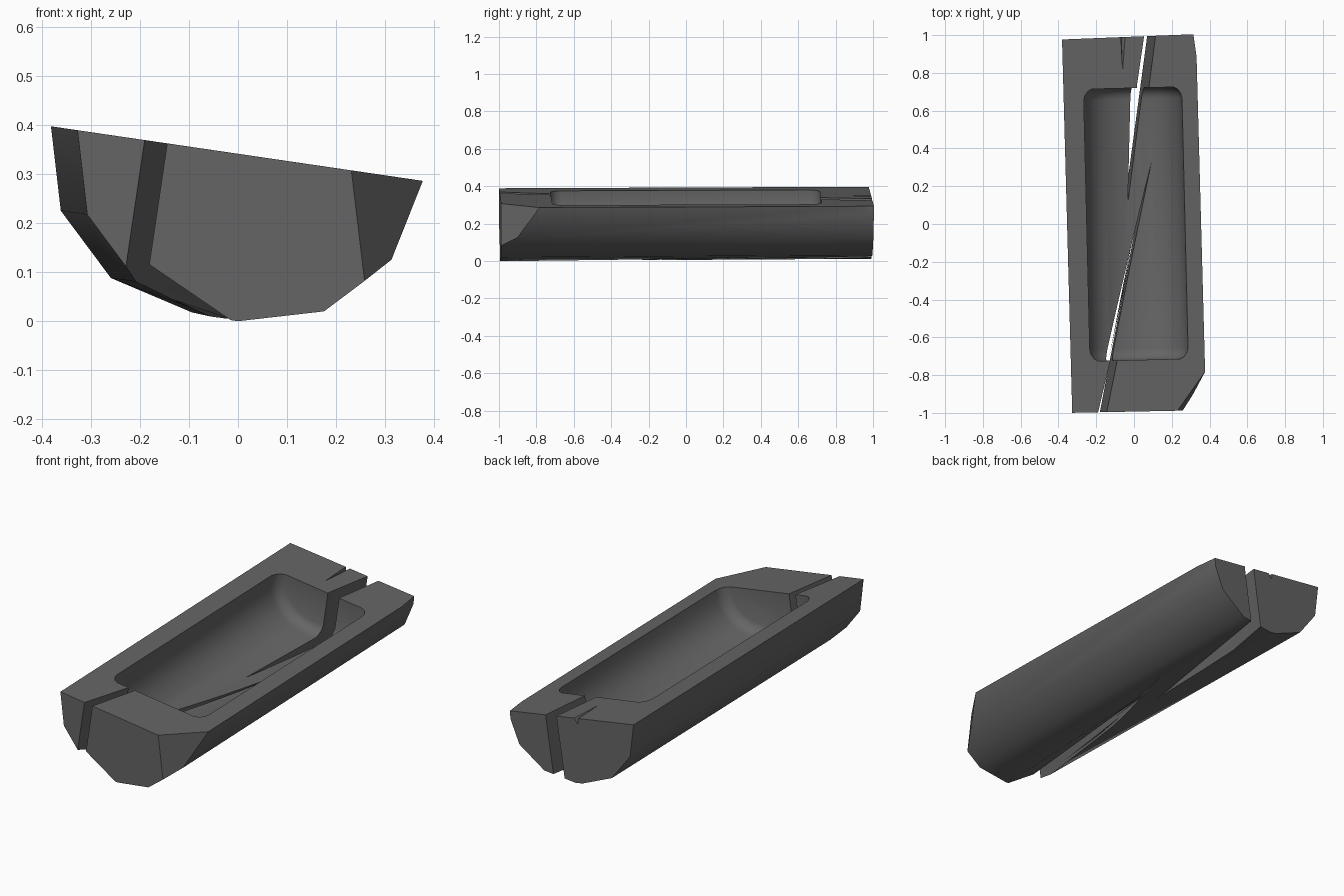
import bpy, bmesh, math
from mathutils import Matrix, Vector

cube = bpy.data.objects.get("Cube")
if cube:
    bpy.data.objects.remove(cube, do_unlink=True)

stone = bpy.data.materials.new("dark grey stone")
stone.use_nodes = True
grey = (0.13, 0.13, 0.13, 1)
stone.diffuse_color = grey
stone.node_tree.nodes["Principled BSDF"].inputs["Base Color"].default_value = grey

# Leaning frame whose origin is the middle of the sloping rim
lean = Matrix.Translation((0, 0, 0.34)) @ Matrix.Rotation(math.radians(8.4), 4, "Y")


def solid(name, points, matrix=Matrix(), cuts=()):
    """Convex solid around points, optionally trimmed by planes."""
    bm = bmesh.new()
    for p in points:
        bm.verts.new(matrix @ Vector(p))
    res = bmesh.ops.convex_hull(bm, input=bm.verts[:])
    loose = {v for v in res["geom_interior"] if isinstance(v, bmesh.types.BMVert)}
    bmesh.ops.delete(bm, geom=list(loose), context="VERTS")
    bmesh.ops.dissolve_limit(bm, angle_limit=0.01, verts=bm.verts[:], edges=bm.edges[:])
    for a, b, c in cuts:
        a, b, c = Vector(a), Vector(b), Vector(c)
        normal = (b - a).cross(c - a).normalized()
        if normal.dot(a - Vector((0, 0, 0.2))) < 0:
            normal.negate()
        bmesh.ops.bisect_plane(bm, geom=bm.verts[:] + bm.edges[:] + bm.faces[:],
                               plane_co=a, plane_no=normal, clear_outer=True)
        bmesh.ops.holes_fill(bm, edges=[e for e in bm.edges if e.is_boundary])
    bmesh.ops.recalc_face_normals(bm, faces=bm.faces[:])
    mesh = bpy.data.meshes.new(name)
    bm.to_mesh(mesh)
    bm.free()
    mesh.materials.append(stone)
    obj = bpy.data.objects.new(name, mesh)
    bpy.context.collection.objects.link(obj)
    return obj


def slot(name, outline):
    """Upright prism in the leaning frame."""
    return solid(name, [(x, y, z) for x, y in outline for z in (-0.6, 0.2)], lean)


# Faceted outer body with two knocked-off corners
profile = [(-0.327, 0.389), (-0.307, 0.217), (-0.205, 0.08), (-0.04, 0.006), (0, 0),
           (0.175, 0.02), (0.315, 0.125), (0.382, 0.285)]
ends = []
for x, z in profile:
    ends.append((x, -0.993 + 0.02 * x, z))
    bx = x - 0.054
    ends.append((bx, 0.992 + 0.04 * bx, z + (0.012 if z < 0.05 else 0.008)))
trough = solid("stone_trough", ends, cuts=[
    ((0.23, -0.99, 0.305), (0.378, -0.78, 0.285), (0.26, -0.985, 0.08)),
    ((0.315, 1.0, 0.295), (0.343, 0.8, 0.29), (0.312, 1.0, 0.25))])

# Rounded hollow with softened ends
rings = []
for y, inset in ((0.72, 0.045), (0.708, 0.022), (0.685, 0.006), (0.66, 0)):
    for side in (-1, 1):
        a, d = 0.263 - inset, 0.225 - inset
        for i in range(25):
            t = math.pi * i / 24
            c, s = math.cos(t), math.sin(t)
            rings.append((math.copysign(a * abs(c) ** 0.85, c), side * y, -d * s ** 0.85))
        rings += [(a, side * y, 0.1), (-a, side * y, 0.1)]
yaw = Matrix.Translation((0.01, 0, 0)) @ Matrix.Rotation(math.radians(1.4), 4, "Z")
cutters = [solid("hollow_cutter", rings, lean @ yaw)]

# Two tapering cracks running in from the ends
cutters.append(slot("front_crack_cutter", [(-0.205, -1.05), (-0.157, -1.05), (0.125, 0.33)]))
cutters.append(slot("back_crack_cutter", [(0.062, 1.05), (0.122, 1.05), (0.015, 0.73),
                                          (0.078, 0.73), (0, 0.11)]))

# Chipped lower lip of the front crack
cutters.append(solid("lower_chip_cutter", [
    (-0.225, -1.05, 0.13), (-0.19, -1.05, 0.12), (-0.15, -1.05, 0.066),
    (-0.01, -1.05, -0.003), (-0.15, -1.05, -0.05), (0.07, 0.35, -0.01)]))

# Small notch in the back rim
cutters.append(solid("rim_notch_cutter", [
    (-0.072, 1.05, 0.42), (0.012, 1.05, 0.42), (-0.07, 1.05, 0.31),
    (-0.06, 0.8, 0.352), (-0.065, 0.8, 0.42)]))

bpy.context.view_layer.objects.active = trough
for cutter in cutters:
    cutter.hide_render = True
    mod = trough.modifiers.new(cutter.name, "BOOLEAN")
    mod.operation = "DIFFERENCE"
    mod.solver = "EXACT"
    mod.object = cutter
    bpy.ops.object.modifier_apply(modifier=mod.name)
    bpy.data.objects.remove(cutter, do_unlink=True)

# Smooth sides with crisp rims
bpy.ops.object.select_all(action="DESELECT")
trough.select_set(True)
bpy.ops.object.shade_smooth_by_angle(angle=math.radians(36))
